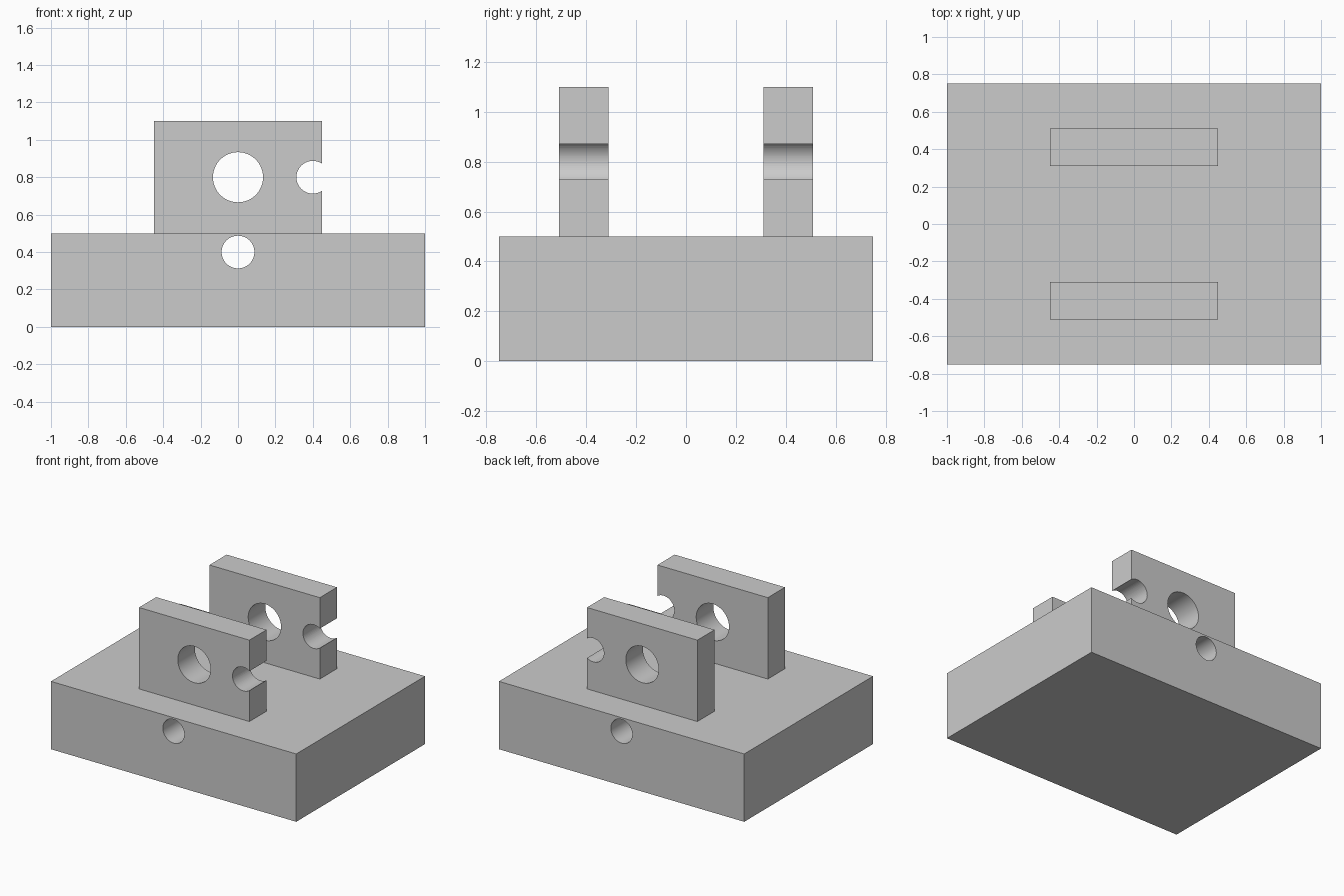
import bpy, bmesh
from math import radians
from mathutils import Matrix, Vector

old = bpy.data.objects.get("Cube")
if old:
    bpy.data.objects.remove(old, do_unlink=True)

# Single grey material
grey = bpy.data.materials.new("plain grey")
grey.use_nodes = True
color = (0.6, 0.6, 0.6, 1)
grey.diffuse_color = color
grey.node_tree.nodes["Principled BSDF"].inputs["Base Color"].default_value = color


def add_object(name, bm):
    mesh = bpy.data.meshes.new(name)
    bm.to_mesh(mesh)
    bm.free()
    mesh.materials.append(grey)
    obj = bpy.data.objects.new(name, mesh)
    bpy.context.collection.objects.link(obj)
    return obj


def box(name, center, size):
    bm = bmesh.new()
    bmesh.ops.create_cube(bm, size=1, matrix=Matrix.LocRotScale(Vector(center), None, Vector(size)))
    return add_object(name, bm)


def drill(target, x, y, z, radius, depth):
    """Cut a round hole along y through the target."""
    bm = bmesh.new()
    bmesh.ops.create_cone(bm, cap_ends=True, segments=64, radius1=radius, radius2=radius, depth=depth,
                          matrix=Matrix.Translation((x, y, z)) @ Matrix.Rotation(radians(90), 4, "X"))
    cutter = add_object(target.name + "_cutter", bm)
    mod = target.modifiers.new("hole", "BOOLEAN")
    mod.operation = "DIFFERENCE"
    mod.solver = "EXACT"
    mod.object = cutter
    bpy.ops.object.select_all(action="DESELECT")
    target.select_set(True)
    bpy.context.view_layer.objects.active = target
    bpy.ops.object.modifier_apply(modifier=mod.name)
    bpy.data.objects.remove(cutter, do_unlink=True)
    bpy.ops.object.shade_smooth_by_angle(angle=radians(30))


# Base block with a hole running front to back
base = box("base_block", (0, 0, 0.25), (2, 1.5, 0.5))
drill(base, 0, 0, 0.4, 0.0875, 2)

# Two upright plates, each with a central hole and a side notch
for name, y in (("front_plate", -0.41), ("back_plate", 0.41)):
    plate = box(name, (0, y, 0.8), (0.9, 0.2, 0.6))
    drill(plate, 0, y, 0.8, 0.134, 0.5)
    drill(plate, 0.4, y, 0.8, 0.0875, 0.5)
